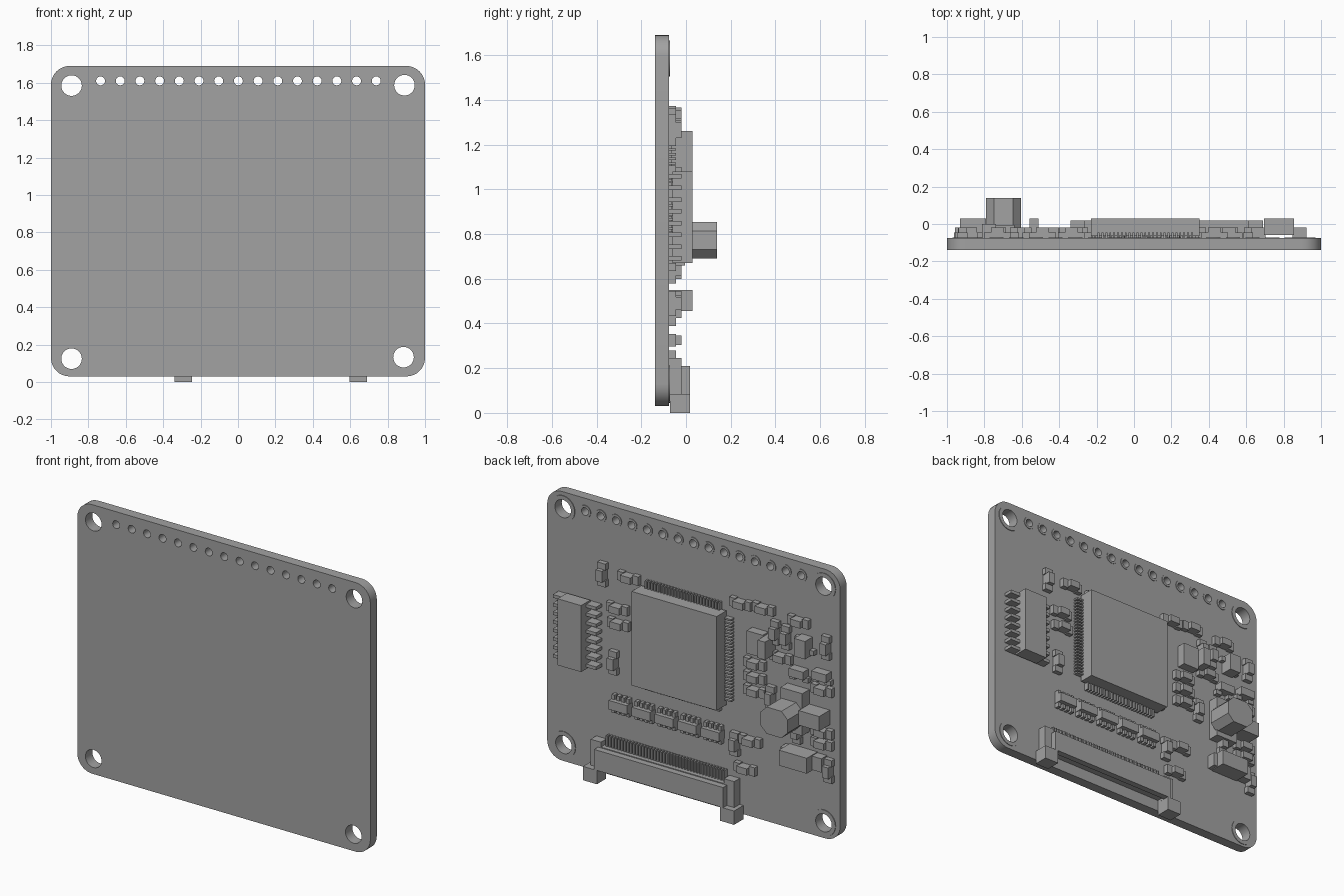
import bpy, bmesh, math
from mathutils import Matrix

if "Cube" in bpy.data.objects:
    bpy.data.objects.remove(bpy.data.objects["Cube"], do_unlink=True)

BACK = -0.075          # back surface of the board, where parts sit
LOW, MID, HIGH = -0.045, -0.02, 0.03   # common part heights

grey = bpy.data.materials.new("plain_grey")
grey.use_nodes = True
grey.diffuse_color = (0.36, 0.36, 0.36, 1)
grey.node_tree.nodes["Principled BSDF"].inputs["Base Color"].default_value = (0.36, 0.36, 0.36, 1)


def box(x0, x1, z0, z1, top, bottom=BACK):
    return (x0, x1, bottom, top, z0, z1)


def block(x, z, w, h, top, bottom=BACK):
    return box(x - w / 2, x + w / 2, z - h / 2, z + h / 2, top, bottom)


def boxes_object(name, boxes):
    bm = bmesh.new()
    for x0, x1, y0, y1, z0, z1 in boxes:
        m = Matrix.Translation(((x0 + x1) / 2, (y0 + y1) / 2, (z0 + z1) / 2))
        m = m @ Matrix.Diagonal((x1 - x0, y1 - y0, z1 - z0, 1))
        bmesh.ops.create_cube(bm, size=1, matrix=m)
    me = bpy.data.meshes.new(name)
    bm.to_mesh(me)
    bm.free()
    me.materials.append(grey)
    ob = bpy.data.objects.new(name, me)
    bpy.context.collection.objects.link(ob)
    return ob


def circle(x, z, r, n=24):
    return [(x + r * math.cos(2 * math.pi * i / n), z + r * math.sin(2 * math.pi * i / n)) for i in range(n)]


def plate(name, loops, y0, y1):
    """Filled flat outline with holes, extruded along y."""
    cu = bpy.data.curves.new(name, "CURVE")
    cu.dimensions = "2D"
    cu.fill_mode = "BOTH"
    cu.extrude = (y1 - y0) / 2
    for pts in loops:
        sp = cu.splines.new("POLY")
        sp.points.add(len(pts) - 1)
        for p, (x, z) in zip(sp.points, pts):
            p.co = (x, z, 0, 1)
        sp.use_cyclic_u = True
    ob = bpy.data.objects.new(name, cu)
    bpy.context.collection.objects.link(ob)
    ob.location.y = (y0 + y1) / 2
    ob.rotation_euler.x = math.pi / 2
    cu.materials.append(grey)
    bpy.ops.object.select_all(action="DESELECT")
    ob.select_set(True)
    bpy.context.view_layer.objects.active = ob
    bpy.ops.object.convert(target="MESH")
    bpy.ops.object.shade_smooth_by_angle(angle=math.radians(30))
    return ob


# Board with rounded corners, mounting holes and a row of pin holes
r = 0.1
outline = []
for k, (cx, cz) in enumerate([(1 - r, 1.69 - r), (-1 + r, 1.69 - r), (-1 + r, 0.03 + r), (1 - r, 0.03 + r)]):
    for i in range(9):
        a = math.pi / 2 * (k + i / 8)
        outline.append((cx + r * math.cos(a), cz + r * math.sin(a)))
mounts = [(-0.89, 1.585), (0.89, 1.587), (-0.89, 0.125), (0.885, 0.133)]
pins = [(-0.735 + 0.1053 * i, 1.61) for i in range(15)]
holes = [circle(x, z, 0.055, 32) for x, z in mounts] + [circle(x, z, 0.024, 16) for x, z in pins]
plate("circuit_board", [outline] + holes, -0.138, BACK)

# Raised pads around the holes
rings = []
for x, z in mounts:
    rings += [circle(x, z, 0.08, 32), circle(x, z, 0.055, 32)]
for x, z in pins:
    rings += [circle(x, z, 0.038, 16), circle(x, z, 0.024, 16)]
plate("hole_pads", rings, BACK - 0.001, BACK + 0.004)

# Main square chip with fine leads on four sides
cx, cz = 0.06, 0.97
boxes_object("main_chip_body", [block(cx, cz, 0.58, 0.58, HIGH, -0.065)])
leads = []
for i in range(25):
    d = (i - 12) * 0.0208
    for s in (-1, 1):
        leads.append(block(cx + d, cz + s * 0.31, 0.01, 0.05, LOW))
        leads.append(block(cx + s * 0.31, cz + d, 0.05, 0.01, LOW))
boxes_object("main_chip_leads", leads)

# Narrow chip with eight leads on each long side
boxes_object("side_chip_body", [block(0.775, 0.875, 0.16, 0.41, HIGH, -0.06)])
boxes_object("side_chip_leads", [
    block(0.775 + s * 0.11, 0.875 + (i - 3.5) * 0.0526, 0.075, 0.02, MID)
    for i in range(8) for s in (-1, 1)])


# Small two-terminal parts: low ends, raised middle
def passive(x, z, upright):
    parts = [(0, 0, 0.07, 0.042, MID), (-0.052, 0, 0.04, 0.055, LOW), (0.052, 0, 0.04, 0.055, LOW)]
    return [block(x + (b if upright else a), z + (a if upright else b),
                  h if upright else w, w if upright else h, t) for a, b, w, h, t in parts]


flat = [(0.43, 1.29), (0.507, 1.08), (0.5, 0.985), (-0.335, 1.335), (-0.49, 1.345), (-0.73, 1.33),
        (-0.61, 1.077), (-0.43, 0.99), (-0.43, 0.905), (-0.43, 0.82), (-0.89, 0.95),
        (-0.89, 0.69), (-0.89, 0.62), (-0.4, 0.505), (-0.365, 0.325)]
tall = [(0.61, 1.265), (0.534, 0.74), (-0.294, 0.46), (-0.568, 1.22), (-0.643, 1.21),
        (-0.917, 1.22), (-0.54, 0.81), (-0.72, 0.65), (-0.935, 0.465)]
boxes_object("flat_passives", [b for x, z in flat for b in passive(x, z, False)])
boxes_object("upright_passives", [b for x, z in tall for b in passive(x, z, True)])

# Row of five resistor arrays
arrays = []
for i in range(5):
    x, z = 0.48 - 0.157 * i, 0.49
    arrays.append(block(x, z, 0.125, 0.055, MID))
    arrays += [block(x + (k - 1.5) * 0.033, z + s * 0.038, 0.02, 0.035, LOW) for k in range(4) for s in (-1, 1)]
boxes_object("resistor_arrays", arrays)

# Ribbon connector on the lower edge
mid = 0.175
boxes_object("connector_housing", [box(mid - 0.43, mid + 0.43, 0.1, 0.215, MID)])
boxes_object("connector_latch_bar", [box(mid - 0.44, mid + 0.44, 0.085, 0.21, 0.018, MID)])
ends = []
for s in (-1, 1):
    ends.append(block(mid + s * 0.468, 0.0425, 0.095, 0.085, 0.018, -0.072))
    ends.append(block(mid + s * 0.455, 0.165, 0.07, 0.16, MID))
boxes_object("connector_ends", ends)
boxes_object("connector_leads", [block(mid + (i - 19.5) * 0.0205, 0.245, 0.01, 0.07, LOW) for i in range(40)])

# Three-lead transistors
trans = []
for x, z in [(-0.775, 1.195), (-0.735, 1.02), (-0.89, 1.045)]:
    small = z < 1.1
    trans.append(block(x, z, 0.1 if small else 0.075, 0.05 if small else 0.11, MID if small else 0.0))
    trans += [block(x + s * 0.045, z + (-0.035 if small else s * 0.03), 0.04, 0.03, LOW) for s in (-1, 1)]
boxes_object("transistors", trans)

# Regulator with a tall strip at its side
boxes_object("regulator", [box(-0.51, -0.4, 1.06, 1.2, MID), box(-0.56, -0.51, 1.08, 1.19, HIGH)])

# Block capacitor with low terminals
boxes_object("block_capacitor", [box(-0.845, -0.655, 0.455, 0.55, HIGH), box(-0.91, -0.63, 0.46, 0.545, MID)])

# Tall chamfered can on a base with a side arm
boxes_object("can_base", [box(-0.79, -0.64, 0.66, 0.92, -0.005), box(-0.93, -0.79, 0.74, 0.83, HIGH)])
c, x0, x1, z0, z1 = 0.042, -0.79, -0.605, 0.69, 0.855
plate("tall_can", [[(x0 + c, z0), (x1 - c, z0), (x1, z0 + c), (x1, z1 - c),
                    (x1 - c, z1), (x0 + c, z1), (x0, z1 - c), (x0, z0 + c)]], -0.02, 0.138)
